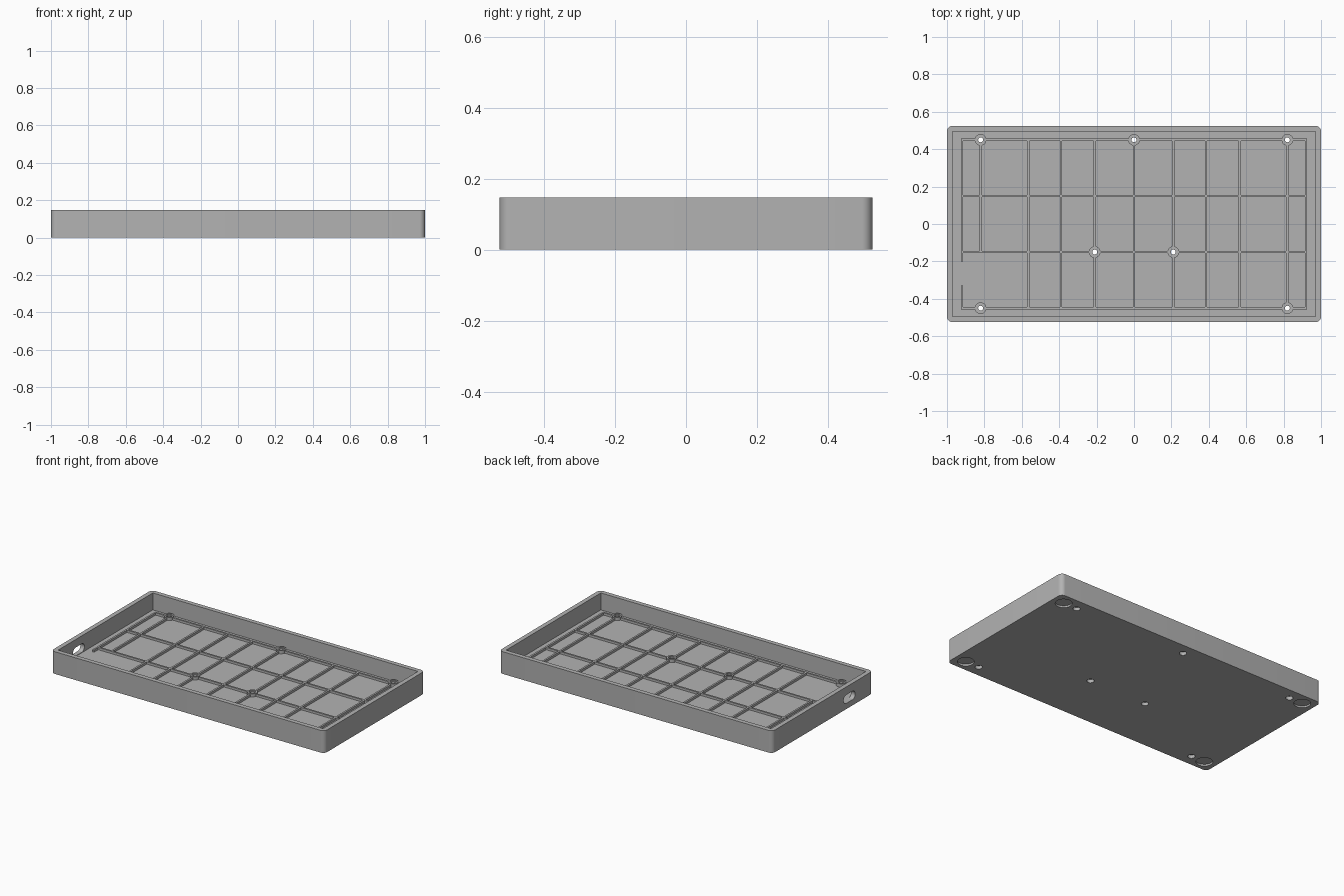
import bpy
import bmesh
import math
from mathutils import Matrix, Vector

if "Cube" in bpy.data.objects:
    bpy.data.objects.remove(bpy.data.objects["Cube"], do_unlink=True)

# Overall sizes
HALF_X, HALF_Y, HEIGHT = 1.0, 0.525, 0.147
WALL, FLOOR, RIB_TOP, BOSS_TOP = 0.03, 0.035, 0.05, 0.056
SCREWS = [(-0.82, 0.45), (0, 0.45), (0.82, 0.45), (-0.21, -0.15),
          (0.21, -0.15), (-0.82, -0.45), (0.82, -0.45)]

grey = bpy.data.materials.new("plain grey")
grey.use_nodes = True
COLOUR = (0.45, 0.45, 0.45, 1)
grey.diffuse_color = COLOUR
grey.node_tree.nodes["Principled BSDF"].inputs["Base Color"].default_value = COLOUR


def finish(bm, name):
    bmesh.ops.recalc_face_normals(bm, faces=bm.faces)
    mesh = bpy.data.meshes.new(name)
    bm.to_mesh(mesh)
    bm.free()
    obj = bpy.data.objects.new(name, mesh)
    bpy.context.collection.objects.link(obj)
    mesh.materials.append(grey)
    return obj


def box(bm, x0, x1, y0, y1, z0, z1):
    centre = Vector((x0 + x1, y0 + y1, z0 + z1)) / 2
    size = Matrix.Diagonal((x1 - x0, y1 - y0, z1 - z0, 1))
    return bmesh.ops.create_cube(bm, size=1, matrix=Matrix.Translation(centre) @ size)["verts"]


def cylinder(bm, x, y, radius, z0, z1, sides=32):
    bmesh.ops.create_cone(bm, cap_ends=True, segments=sides, radius1=radius, radius2=radius,
                          depth=z1 - z0, matrix=Matrix.Translation((x, y, (z0 + z1) / 2)))


def lathe(bm, x, y, profile, sides=32):
    verts = [bm.verts.new((x + r, y, z)) for r, z in profile]
    edges = [bm.edges.new(pair) for pair in zip(verts, verts[1:])]
    bmesh.ops.spin(bm, geom=verts + edges, cent=(x, y, 0), axis=(0, 0, 1),
                   angle=math.tau, steps=sides)


def cut(obj, cutter):
    mod = obj.modifiers.new("cut", 'BOOLEAN')
    mod.operation = 'DIFFERENCE'
    mod.solver = 'EXACT'
    mod.use_self = True
    mod.object = cutter
    bpy.ops.object.select_all(action='DESELECT')
    obj.select_set(True)
    bpy.context.view_layer.objects.active = obj
    bpy.ops.object.modifier_apply(modifier=mod.name)


# Tray body with rounded upright corners
bm = bmesh.new()
box(bm, -HALF_X, HALF_X, -HALF_Y, HALF_Y, 0, HEIGHT)
upright = [e for e in bm.edges if abs(e.verts[0].co.z - e.verts[1].co.z) > 0.1]
bmesh.ops.bevel(bm, geom=upright, offset=0.03, segments=8, profile=0.5, affect='EDGES')
body = finish(bm, "tray_body")

# Cavity cutter
bm = bmesh.new()
box(bm, WALL - HALF_X, HALF_X - WALL, WALL - HALF_Y, HALF_Y - WALL, FLOOR, 0.3)
cavity = finish(bm, "cavity_cutter")

# Rounded cable slot cutter through the end wall
bm = bmesh.new()
slot_verts = box(bm, -1.1, -0.95, -0.34, -0.22, 0.038, 0.094)
along = [e for e in bm.edges if abs(e.verts[0].co.x - e.verts[1].co.x) > 0.1]
bmesh.ops.bevel(bm, geom=along, offset=0.0275, segments=8, profile=0.5, affect='EDGES')
slot = finish(bm, "cable_slot_cutter")

# Round foot recess cutters
bm = bmesh.new()
for x in (-0.92, 0.92):
    for y in (-0.45, 0.45):
        cylinder(bm, x, y, 0.05, -0.02, 0.012)
recesses = finish(bm, "foot_recess_cutter")

# Stepped screw hole cutters
bm = bmesh.new()
for x, y in SCREWS:
    lathe(bm, x, y, [(0, -0.02), (0.022, -0.02), (0.022, 0.022), (0.013, 0.022),
                     (0.013, 0.051), (0.02, 0.051), (0.02, 0.1), (0, 0.1)])
bmesh.ops.remove_doubles(bm, verts=bm.verts, dist=0.0001)
holes = finish(bm, "screw_hole_cutter")

# Stiffening ribs: (position, start, end)
W = 0.006
bm = bmesh.new()
for y in (-0.45, -0.15, 0.15, 0.45):
    box(bm, -0.565 if y == -0.45 else -0.92, 0.92, y - W, y + W, 0.02, RIB_TOP)
box(bm, -0.92, -0.565, -0.45 - W, -0.45 + W, 0.02, RIB_TOP)
for x in (-0.565, -0.39, -0.21, 0, 0.21, 0.385, 0.565, 0.82, 0.92):
    box(bm, x - W, x + W, -0.45 - W, 0.45 + W, 0.02, RIB_TOP)
box(bm, -0.82 - W, -0.82 + W, -0.15, 0.45, 0.02, RIB_TOP)
box(bm, -0.92 - W, -0.92 + W, -0.2, 0.45 + W, 0.02, RIB_TOP)
box(bm, -0.92 - W, -0.92 + W, -0.45 - W, -0.33, 0.02, RIB_TOP)
ribs = finish(bm, "floor_ribs")

# Screw bosses
bm = bmesh.new()
for x, y in SCREWS:
    cylinder(bm, x, y, 0.031, 0.025, BOSS_TOP)
bosses = finish(bm, "screw_bosses")

for cutter in (cavity, slot, recesses, holes):
    cut(body, cutter)
cut(ribs, holes)
cut(bosses, holes)
for cutter in (cavity, slot, recesses, holes):
    bpy.data.objects.remove(cutter, do_unlink=True)

# Smooth the round surfaces, keep hard edges
for obj in (body, ribs, bosses):
    bpy.ops.object.select_all(action='DESELECT')
    obj.select_set(True)
    bpy.context.view_layer.objects.active = obj
    bpy.ops.object.shade_smooth_by_angle(angle=math.radians(30))
